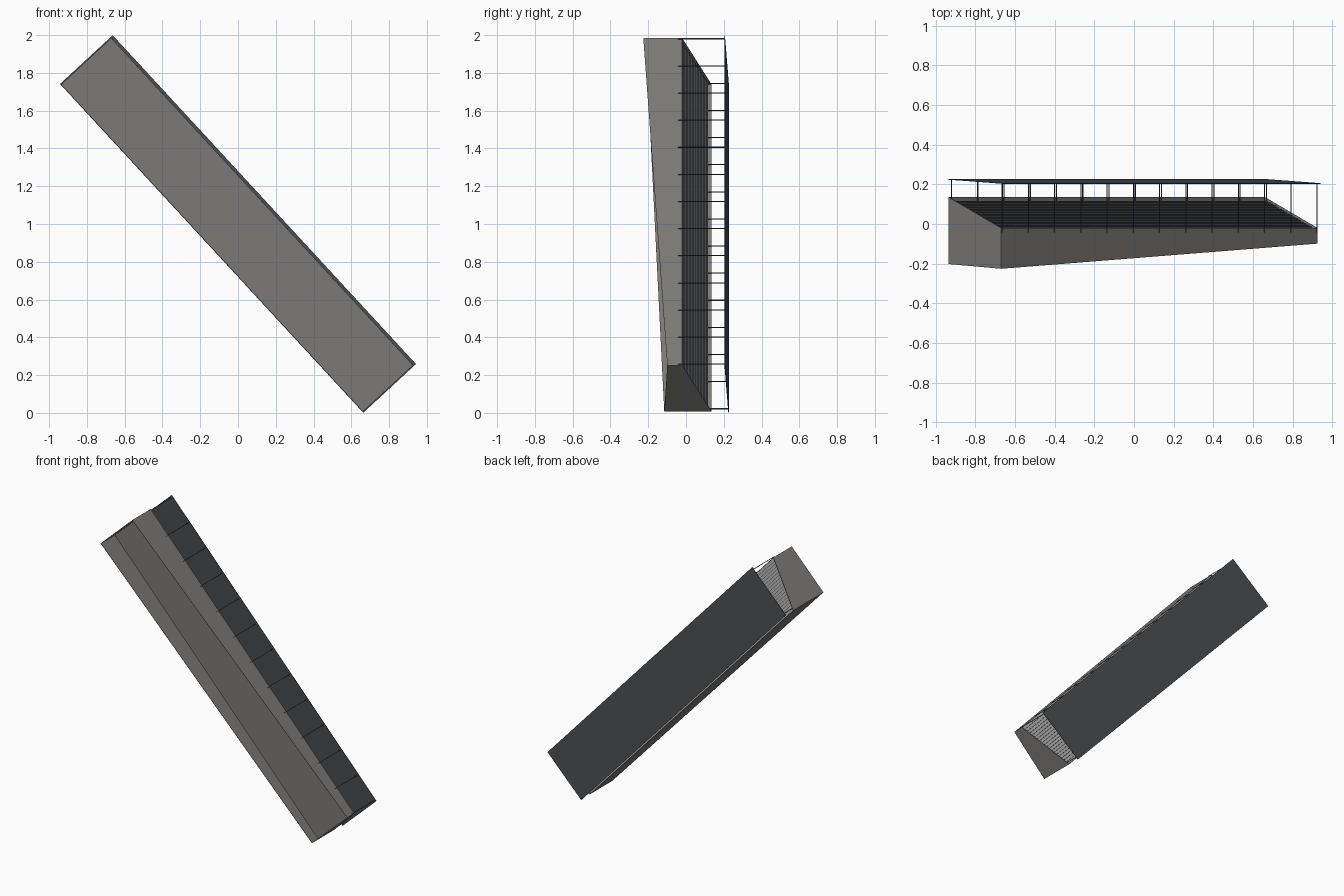
import bpy
from mathutils import Matrix, Vector

if "Cube" in bpy.data.objects:
    bpy.data.objects.remove(bpy.data.objects["Cube"])

# local frame: u along the stand, v from back wall to front row, w upwards (world +y)
U, V, W = Vector((-.678, 0, .735)), Vector((.735, 0, .678)), Vector((0, 1, 0))
FRAME = Matrix.Translation((0, 0, 1)) @ Matrix((U, V, W)).transposed().to_4x4()
HL, VB, VF = 1.178, -.188, .174      # half length, back, front
T = .002                             # wall thickness


def material(name, r, g, b):
    m = bpy.data.materials.new(name)
    m.diffuse_color = (r, g, b, 1)
    m.use_nodes = True
    m.node_tree.nodes["Principled BSDF"].inputs["Base Color"].default_value = m.diffuse_color
    return m


concrete = material("concrete", .2, .195, .185)
dark = material("dark_metal", .07, .075, .08)
tread_grey = material("tread_grey", .5, .5, .5)
riser_dark = material("riser_dark", .05, .055, .06)


def make(name, verts, faces, *mats):
    me = bpy.data.meshes.new(name)
    me.from_pydata(verts, [], faces)
    ob = bpy.data.objects.new(name, me)
    bpy.context.collection.objects.link(ob)
    ob.matrix_world = FRAME
    for m in mats:
        me.materials.append(m)
    return ob


def prism(name, bottom, top, mat):
    """Solid between two matching loops."""
    n = len(bottom)
    faces = [tuple(reversed(range(n))), tuple(range(n, 2 * n))]
    faces += [(i, (i + 1) % n, n + (i + 1) % n, n + i) for i in range(n)]
    return make(name, bottom + top, faces, mat)


def ground(u, v):
    """Sloping lower edge of the outer walls."""
    a = (u + HL) / (2 * HL)
    b = (v - VB) / (VF - VB)
    back, front = -.115 + a * -.087, -.099 + a * -.127
    return back + (front - back) * b


def slope(v):
    return .136 + (v - VB) / (VF - VB) * -.156


def wall(name, u0, u1, v0, v1):
    plan = [(u0, v0), (u1, v0), (u1, v1), (u0, v1)]
    return prism(name, [(u, v, ground(u, v)) for u, v in plan],
                 [(u, v, slope(v)) for u, v in plan], concrete)


# outer walls, reaching below the floor like a skirt
wall("upper_end_wall", HL - T, HL, VB, VF)
wall("lower_end_wall", -HL, -HL + T, VB, VF)
wall("back_wall", -HL + T, HL - T, VB, VB + T)
wall("front_wall", -HL + T, HL - T, VF - T, VF)

# underside floor
L, B, F = HL - T, VB + T, VF - T
plan = [(-L, B), (L, B), (L, F), (-L, F)]
prism("floor", [(u, v, -.045) for u, v in plan], [(u, v, -.042) for u, v in plan], concrete)

# stepped seating rows
N = 19
dv, dw = (F - B) / N, .155 / N
verts, faces = [], []
v, w = F, -.03
profile = [(v, w)]
for i in range(N):
    v -= dv
    profile.append((v, w))
    if i < N - 1:
        w += dw
        profile.append((v, w))
for v, w in profile:
    verts += [(-L, v, w), (L, v, w)]
faces = [(2 * i, 2 * i + 1, 2 * i + 3, 2 * i + 2) for i in range(len(profile) - 1)]
steps = make("seating_steps", verts, faces, tread_grey, riser_dark)
for i, p in enumerate(steps.data.polygons):
    p.material_index = i % 2

# tilted roof sheet
roof = [(-1.184, -.19, .224), (1.184, -.19, .224), (1.184, .19, .203), (-1.184, .19, .203)]
prism("roof", roof, [(u, v, w + .003) for u, v, w in roof], dark)


# roof posts, front and back rows
def post(name, u, v, w0, w1, r=.002):
    plan = [(u - r, v - r), (u + r, v - r), (u + r, v + r), (u - r, v + r)]
    prism(name, [(a, b, w0) for a, b in plan], [(a, b, w1) for a, b in plan], dark)


for i in range(13):
    u = -1.172 + i * 2.344 / 12
    post(f"front_post_{i}", u, .176, -.042, .204)
    post(f"back_post_{i}", u, -.172, .112, .225)
